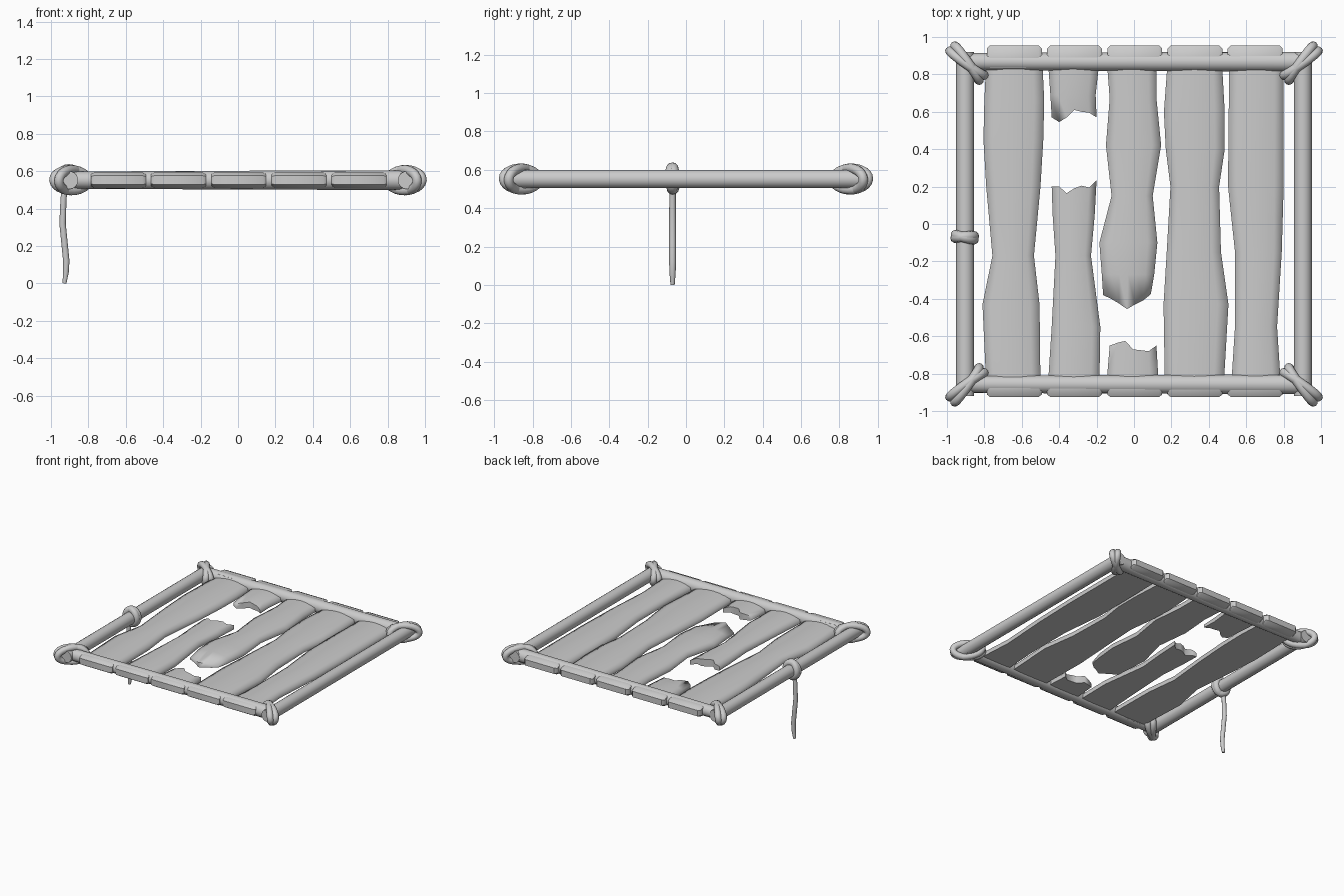
import bpy, bmesh, math
from mathutils import Vector, Matrix

if "Cube" in bpy.data.objects:
    bpy.data.objects.remove(bpy.data.objects["Cube"])

ZC = 0.552


def finish(bm, name, angle=50):
    bmesh.ops.recalc_face_normals(bm, faces=bm.faces)
    me = bpy.data.meshes.new(name)
    bm.to_mesh(me)
    bm.free()
    ob = bpy.data.objects.new(name, me)
    bpy.context.collection.objects.link(ob)
    bpy.ops.object.select_all(action='DESELECT')
    bpy.context.view_layer.objects.active = ob
    ob.select_set(True)
    bpy.ops.object.shade_smooth_by_angle(angle=math.radians(angle))
    return ob


def tube(name, pts, radii, sides=12, closed=False, up=Vector((0, 1, 0))):
    """Sweep a round section along a path that lies across the 'up' axis."""
    bm = bmesh.new()
    pts = [Vector(p) for p in pts]
    n = len(pts)
    rings = []
    for i, p in enumerate(pts):
        a = pts[(i - 1) % n] if closed or i > 0 else p
        b = pts[(i + 1) % n] if closed or i < n - 1 else p
        t = (b - a).normalized()
        u = (up - t * up.dot(t)).normalized()
        v = t.cross(u)
        rings.append([bm.verts.new(p + radii[i] * (u * math.cos(2 * math.pi * k / sides)
                      + v * math.sin(2 * math.pi * k / sides))) for k in range(sides)])
    for i in range(n if closed else n - 1):
        r, s = rings[i], rings[(i + 1) % n]
        for k in range(sides):
            j = (k + 1) % sides
            bm.faces.new((r[k], r[j], s[j], s[k]))
    if not closed:
        bm.faces.new(rings[0])
        bm.faces.new(rings[-1])
    return finish(bm, name)


def rope_loop(name, centre, heading, half_len, half_h, tilt, r):
    """Upright oval of rope, long axis pointing along heading in plan."""
    d = Vector((math.cos(heading), math.sin(heading), 0))
    side = Vector((-d.y, d.x, 0))
    pts = []
    for k in range(24):
        a = 2 * math.pi * k / 24
        pts.append(Vector(centre) + d * half_len * math.cos(a)
                   + (Vector((0, 0, 1)) + side * tilt) * half_h * math.sin(a))
    return tube(name, pts, [r] * 24, 12, True, side)


# frame poles
for s, tag in ((-1, "left"), (1, "right")):
    tube(tag + "_pole", [(s * 0.903, -0.92, ZC), (s * 0.903, 0.92, ZC)], [0.048] * 2, 16,
         up=Vector((0, 0, 1)))
for y, tag in ((-0.857, "front"), (0.868, "back")):
    tube(tag + "_pole", [(-0.92, y, ZC), (0, y, ZC), (0.92, y, ZC)], [0.046, 0.05, 0.053], 16,
         up=Vector((0, 0, 1)))

# corner lashings: two crossing rope loops each
for sx in (-1, 1):
    for sy in (-1, 1):
        h = math.atan2(sy, sx)
        for i, (da, tilt) in enumerate(((0.17, 0.12), (-0.17, -0.12))):
            rope_loop(f"corner_lashing_{sx}_{sy}_{i}", (sx * 0.893, sy * 0.86, ZC),
                      h + da, 0.112, 0.056, tilt, 0.025)

# rope tied round the left pole, with a hanging tail
for i, a in enumerate((0.1, -0.25)):
    rope_loop(f"rope_knot_{i}", (-0.905, -0.07, ZC + 0.003), a, 0.05, 0.056, 0.05 * (1 - 2 * i), 0.027)
tube("hanging_rope", [(-0.925, -0.07, 0.53), (-0.933, -0.07, 0.45), (-0.938, -0.07, 0.32),
     (-0.928, -0.07, 0.22), (-0.918, -0.07, 0.12), (-0.92, -0.07, 0.06), (-0.928, -0.07, 0.0)],
     [0.017, 0.017, 0.018, 0.018, 0.018, 0.016, 0.011], 10)

# strip ends wrapped round the front and back poles
for i in range(5):
    cx = -0.64 + 0.322 * i
    for yp, depth, sy, tag in ((-0.857, 0.068, -1, "front"), (0.868, 0.087, 1, "back")):
        bm = bmesh.new()
        loops = []
        # section narrows slightly at each end
        for x, k in ((-0.147, 0.8), (-0.13, 1), (0.13, 1), (0.147, 0.8)):
            prof = [(-0.03, 0.036), (0.0, 0.044), (depth * 0.62, 0.04), (depth, 0.024)]
            prof += [(a, -b) for a, b in reversed(prof)]
            loops.append([bm.verts.new((cx + x, yp + sy * a * k, ZC + b * k)) for a, b in prof])
        for a, b in zip(loops, loops[1:]):
            for j in range(8):
                bm.faces.new((a[j], a[(j + 1) % 8], b[(j + 1) % 8], b[j]))
        bm.faces.new(loops[0])
        bm.faces.new(loops[-1])
        finish(bm, f"{tag}_wrap_{i}", 45)


def strip(name, rows, torn=None, droop=0.0):
    """Thick crowned strip from (y, left, right) rows; torn = y of each point on its last row."""
    bm = bmesh.new()
    cols = 6
    layers = []
    for top in (1, 0):
        grid = []
        for ri, (y, l, r) in enumerate(rows):
            last = ri == len(rows) - 1
            line = []
            for c in range(cols + 1):
                t = c / cols
                crown = 1 - (2 * t - 1) ** 2
                z = 0.556 + 0.022 * crown if top else 0.522 - 0.002 * crown
                if last and top:
                    z -= droop
                yy = torn[c] if torn and last else y
                line.append(bm.verts.new((l + (r - l) * t, yy, z)))
            grid.append(line)
        layers.append(grid)
        for a, b in zip(grid, grid[1:]):
            for c in range(cols):
                bm.faces.new((a[c], a[c + 1], b[c + 1], b[c]))
    # close the rim between the two layers
    T, B = layers
    rim = lambda g: g[0] + [q[-1] for q in g[1:]] + g[-1][-2::-1] + [q[0] for q in g[-2:0:-1]]
    rt, rb = rim(T), rim(B)
    for k in range(len(rt)):
        j = (k + 1) % len(rt)
        bm.faces.new((rt[k], rt[j], rb[j], rb[k]))
    return finish(bm, name, 80)


# whole strips
strip("strip_1", [(0.87, -0.79, -0.49), (0.66, -0.80, -0.48), (0.45, -0.805, -0.485),
                  (0.2, -0.79, -0.50), (-0.17, -0.757, -0.535), (-0.43, -0.81, -0.505), (-0.86, -0.79, -0.5)])
strip("strip_4", [(0.87, 0.18, 0.47), (0.6, 0.16, 0.485), (0.4, 0.17, 0.485), (0.2, 0.195, 0.455),
                  (-0.15, 0.175, 0.465), (-0.43, 0.158, 0.505), (-0.86, 0.165, 0.48)])
strip("strip_5", [(0.87, 0.51, 0.80), (0.5, 0.505, 0.80), (0.2, 0.503, 0.80),
                  (-0.15, 0.54, 0.79), (-0.55, 0.54, 0.765), (-0.86, 0.52, 0.785)])

# torn strips
strip("torn_strip_2_back", [(0.87, -0.46, -0.185), (0.69, -0.447, -0.205), (0.58, -0.44, -0.2)],
      [0.57, 0.545, 0.57, 0.61, 0.60, 0.595, 0.57], 0.01)
strip("torn_strip_2_front", [(-0.86, -0.46, -0.185), (-0.55, -0.44, -0.18), (-0.17, -0.42, -0.23),
                             (0.05, -0.435, -0.21), (0.19, -0.44, -0.2)],
      [0.2, 0.2, 0.165, 0.19, 0.205, 0.195, 0.235])
strip("torn_strip_3_back", [(0.87, -0.145, 0.12), (0.67, -0.13, 0.12), (0.42, -0.15, 0.145),
                            (0.15, -0.12, 0.10), (-0.1, -0.185, 0.125), (-0.27, -0.172, 0.108),
                            (-0.38, -0.165, 0.09)],
      [-0.38, -0.4, -0.425, -0.455, -0.43, -0.41, -0.375], 0.02)
strip("torn_strip_3_front", [(-0.86, -0.145, 0.13), (-0.77, -0.14, 0.127), (-0.65, -0.13, 0.12)],
      [-0.65, -0.635, -0.625, -0.67, -0.675, -0.68, -0.65])
